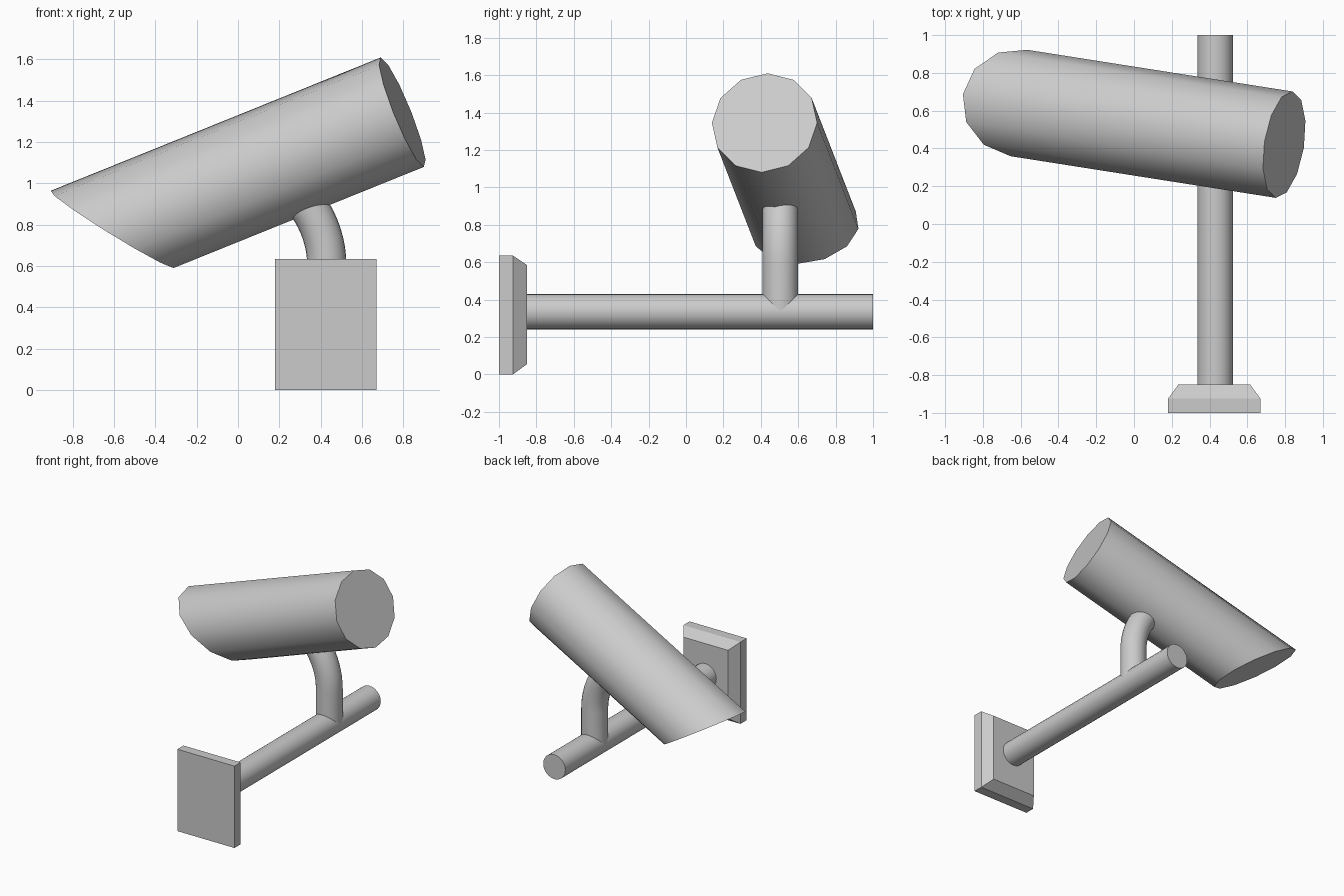
import bpy, bmesh
from math import sin, cos, pi, radians
from mathutils import Vector

if "Cube" in bpy.data.objects:
    bpy.data.objects.remove(bpy.data.objects["Cube"])


def loft(name, rings, smooth=None):
    """Skin a list of closed rings and cap both ends."""
    bm = bmesh.new()
    vs = [[bm.verts.new(p) for p in ring] for ring in rings]
    n = len(rings[0])
    for a, b in zip(vs, vs[1:]):
        for i in range(n):
            j = (i + 1) % n
            bm.faces.new((a[i], a[j], b[j], b[i]))
    bm.faces.new(vs[0])
    bm.faces.new(vs[-1])
    bmesh.ops.recalc_face_normals(bm, faces=bm.faces[:])
    mesh = bpy.data.meshes.new(name)
    bm.to_mesh(mesh)
    bm.free()
    ob = bpy.data.objects.new(name, mesh)
    bpy.context.collection.objects.link(ob)
    if smooth:
        bpy.ops.object.select_all(action='DESELECT')
        ob.select_set(True)
        bpy.context.view_layer.objects.active = ob
        bpy.ops.object.shade_smooth_by_angle(angle=radians(smooth))
    return ob


def circle(center, u, v, r, n):
    return [center + r * (cos(2 * pi * i / n) * u + sin(2 * pi * i / n) * v)
            for i in range(n)]


X, Y, Z = Vector((1, 0, 0)), Vector((0, 1, 0)), Vector((0, 0, 1))

# Wall plate with chamfered rear edges
def rect(x0, x1, z0, z1, y):
    return [(x0, y, z0), (x1, y, z0), (x1, y, z1), (x0, y, z1)]

loft("wall_plate", [rect(0.18, 0.67, 0, 0.635, -1),
                    rect(0.18, 0.67, 0, 0.635, -0.925),
                    rect(0.235, 0.615, 0.055, 0.585, -0.85)])

# Horizontal pole
PR = 0.095
loft("pole", [circle(Vector((0.43, y, 0.335)), X, Z, PR, 24) for y in (-0.85, 1)], 40)

# Curved neck: straight riser, then an arc leaning towards -x into the body
R = 0.506
rings = [circle(Vector((0.43, 0.505, 0.335)), X, Y, PR, 24)]
for k in range(9):
    a = radians(36) * k / 8
    c = Vector((0.43 - R * (1 - cos(a)), 0.505, 0.6 + R * sin(a)))
    rings.append(circle(c, X * cos(a) + Z * sin(a), Y, PR, 24))
loft("neck", rings, 40)

# Twelve-sided camera body, tilted, with a slanted hood cut at the far end
d = Vector((1, -0.157, 0.404)).normalized()
u = (Z - d * Z.dot(d)).normalized()
v = d.cross(u)
cap = circle(Vector((0.795, 0.42, 1.345)), u, v, 0.285, 12)
hood = [p - d * (1.53 + 0.21 * cos(2 * pi * i / 12)) for i, p in enumerate(cap)]
loft("camera_body", [cap, hood], 40)
